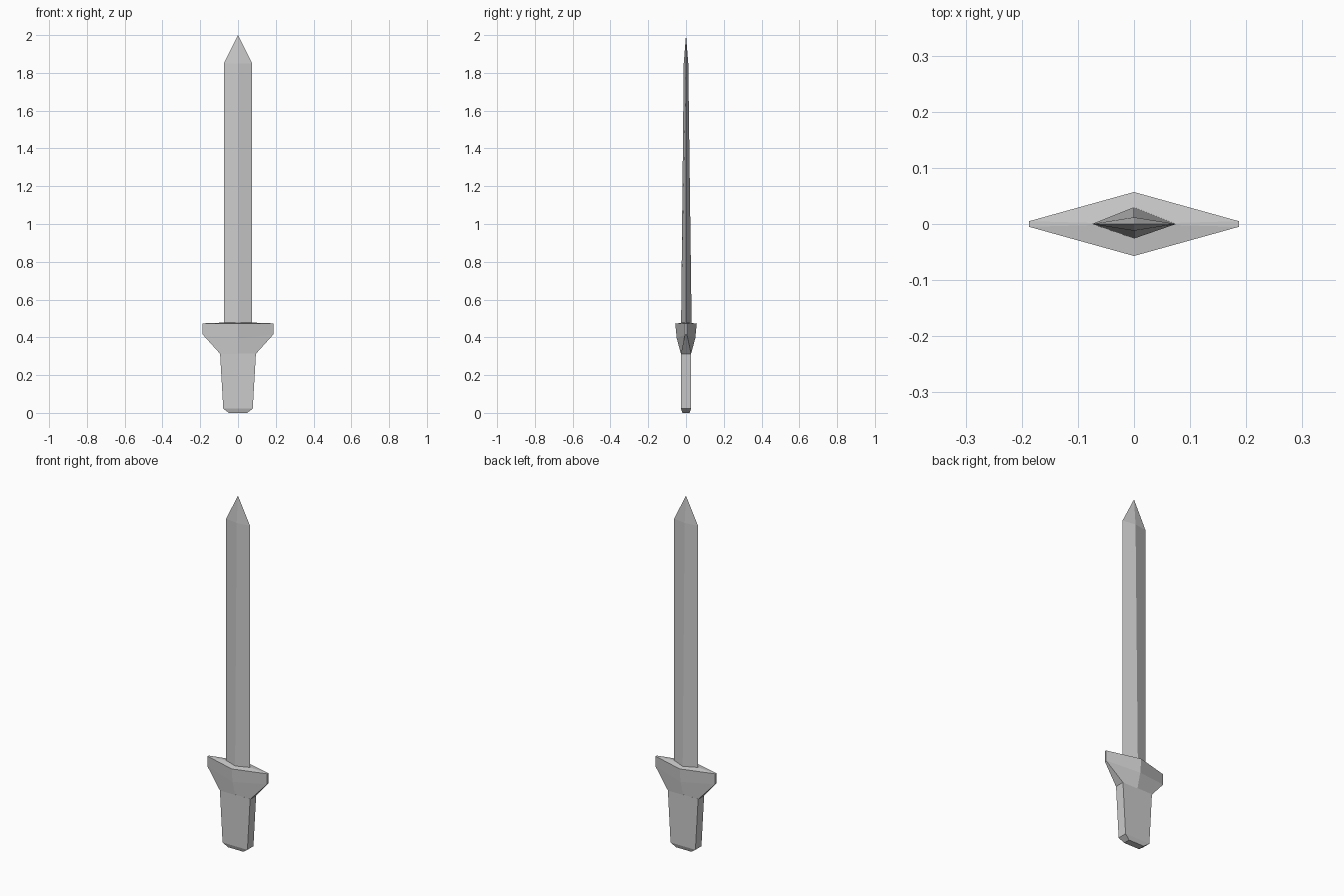
import bpy, bmesh

if "Cube" in bpy.data.objects:
    bpy.data.objects.remove(bpy.data.objects["Cube"])


def loft(name, rings):
    """Skin a stack of equal-length point rings; a one-point ring closes as a tip."""
    bm = bmesh.new()
    vs = [[bm.verts.new(p) for p in ring] for ring in rings]
    for a, b in zip(vs, vs[1:]):
        n = max(len(a), len(b))
        for i in range(n):
            j = (i + 1) % n
            quad = []
            for v in (a[i % len(a)], a[j % len(a)], b[j % len(b)], b[i % len(b)]):
                if v not in quad:
                    quad.append(v)
            bm.faces.new(quad)
    for end in (vs[0], vs[-1]):
        if len(end) > 2:
            bm.faces.new(end)
    bmesh.ops.recalc_face_normals(bm, faces=bm.faces)
    mesh = bpy.data.meshes.new(name)
    bm.to_mesh(mesh)
    bm.free()
    obj = bpy.data.objects.new(name, mesh)
    bpy.context.collection.objects.link(obj)
    return obj


def diamond(x, y, z, cy=0.0):
    return [(x, 0, z), (0, cy + y, z), (-x, 0, z), (0, cy - y, z)]


def rect(x, y, z):
    return [(x, -y, z), (x, y, z), (-x, y, z), (-x, -y, z)]


def hexagon(x, end_y, mid_y, z, mid_z):
    return [(x, -end_y, z), (x, end_y, z), (0, mid_y, mid_z),
            (-x, end_y, z), (-x, -end_y, z), (0, -mid_y, mid_z)]


# Blade: diamond section thinning towards the point
loft("blade", [diamond(0.075, 0.028, 0.46, 0.002),
               diamond(0.075, 0.012, 1.85),
               [(0, 0, 2.0)]])

# Guard: flares out from the grip, with a faintly peaked top
loft("guard", [hexagon(0.095, 0.027, 0.027, 0.313, 0.313),
               hexagon(0.187, 0.005, 0.049, 0.415, 0.395),
               hexagon(0.187, 0.005, 0.057, 0.474, 0.472),
               [(0, 0, 0.481)]])

# Grip: tapered block with a chamfered pommel end
loft("grip", [rect(0.048, 0.019, 0.0),
              rect(0.078, 0.027, 0.022),
              rect(0.095, 0.027, 0.315)])
